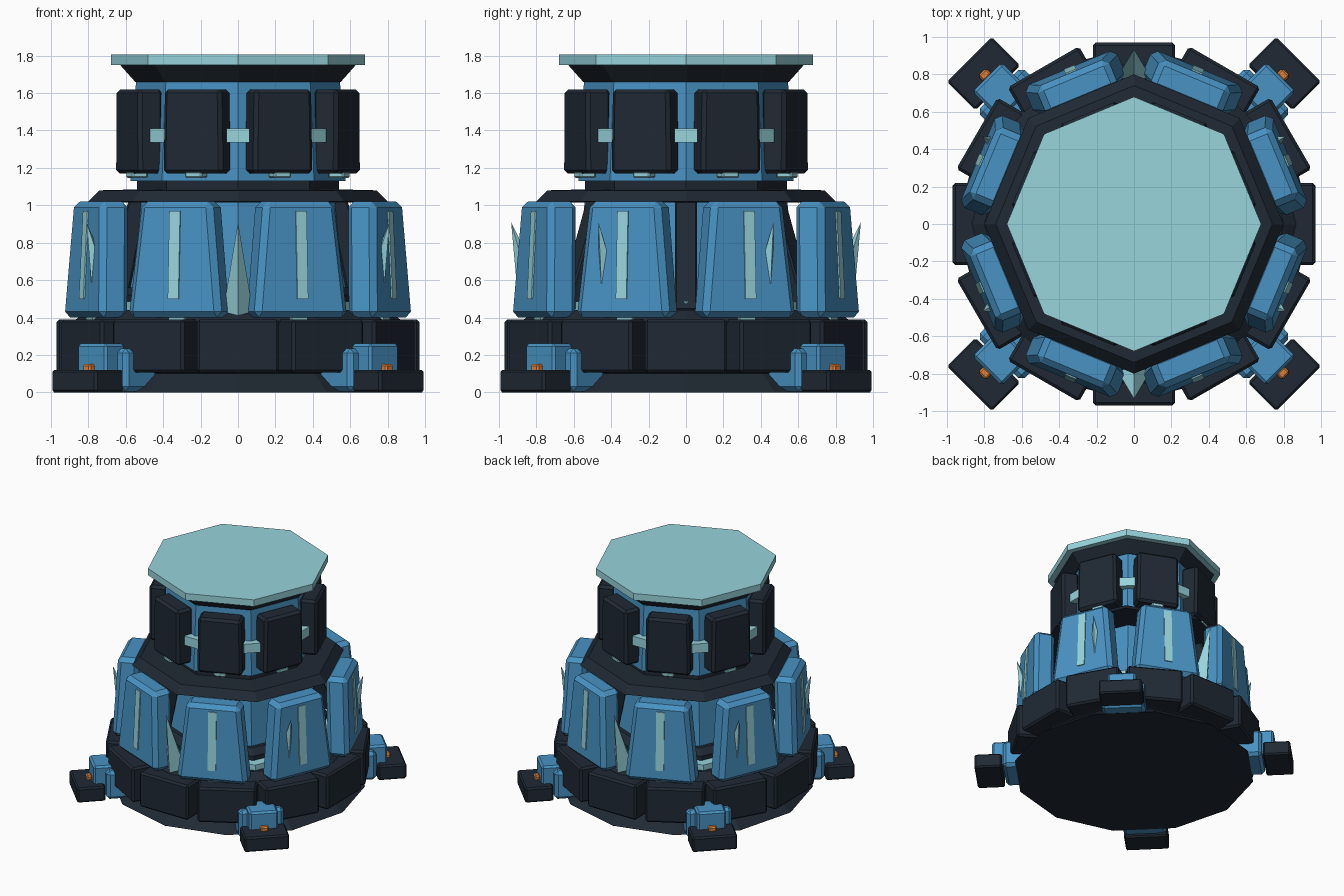
import bpy, bmesh
from math import cos, sin, radians

if "Cube" in bpy.data.objects:
    bpy.data.objects.remove(bpy.data.objects["Cube"])


def material(name, rgb):
    m = bpy.data.materials.new(name)
    m.diffuse_color = (*rgb, 1)
    m.use_nodes = True
    m.node_tree.nodes["Principled BSDF"].inputs["Base Color"].default_value = m.diffuse_color
    return m


DARK = material("dark_metal", (0.014, 0.022, 0.034))
BLUE = material("blue_paint", (0.065, 0.29, 0.55))
LIGHT = material("pale_glow", (0.31, 0.66, 0.72))
ORANGE = material("orange_bolt", (0.75, 0.22, 0.04))


def finish(name, bm, mat, bevel=0):
    bmesh.ops.recalc_face_normals(bm, faces=bm.faces)
    me = bpy.data.meshes.new(name)
    bm.to_mesh(me)
    bm.free()
    me.materials.append(mat)
    ob = bpy.data.objects.new(name, me)
    bpy.context.collection.objects.link(ob)
    if bevel:
        mod = ob.modifiers.new("bevel", "BEVEL")
        mod.width = bevel
        mod.segments = 1
        mod.limit_method = "ANGLE"
    return ob


def angles(count, start=0):
    return [start + 360 * i / count for i in range(count)]


def lathe(name, sides, profile, mat):
    """Faceted solid from (radius, z) pairs, with a corner on the x axis."""
    bm = bmesh.new()
    rings = [[bm.verts.new((r * cos(radians(a)), r * sin(radians(a)), z))
              for a in angles(sides)] for r, z in profile]
    bm.faces.new(rings[0])
    bm.faces.new(rings[-1])
    for lo, hi in zip(rings, rings[1:]):
        for i in range(sides):
            j = (i + 1) % sides
            bm.faces.new((lo[i], lo[j], hi[j], hi[i]))
    return finish(name, bm, mat)


def blocks(name, angs, bottom, top, mat, bevel=0):
    """Tapered blocks set radially; ends are (inner r, outer r, half width, z)."""
    bm = bmesh.new()
    for a in angs:
        c, s = cos(radians(a)), sin(radians(a))
        loops = []
        for r0, r1, w, z in (bottom, top):
            loops.append([bm.verts.new((r * c - t * s, r * s + t * c, z))
                          for r, t in ((r0, -w), (r1, -w), (r1, w), (r0, w))])
        lo, hi = loops
        bm.faces.new(lo)
        bm.faces.new(hi)
        for i in range(4):
            j = (i + 1) % 4
            bm.faces.new((lo[i], lo[j], hi[j], hi[i]))
    return finish(name, bm, mat, bevel)


def spikes(name, angs, mat):
    """Four-sided spikes leaning outward, one ridge facing out."""
    bm = bmesh.new()
    for a in angs:
        c, s = cos(radians(a)), sin(radians(a))

        def v(r, t, z):
            return bm.verts.new((r * c - t * s, r * s + t * c, z))
        base = [v(0.89, 0, 0.41), v(0.80, 0.08, 0.43), v(0.71, 0, 0.45), v(0.80, -0.08, 0.43)]
        tip = v(0.935, 0, 0.91)
        bm.faces.new(base)
        for i in range(4):
            bm.faces.new((base[i], base[(i + 1) % 4], tip))
    return finish(name, bm, mat)


EIGHT = angles(8, 22.5)
GAPS = angles(8)
FEET = angles(4, 45)

# base: flared foot ring, drum and surrounding armour blocks
lathe("base_drum", 12, [(0.95, 0), (0.82, 0.1), (0.88, 0.12), (0.88, 0.38), (0.80, 0.44)], DARK)
blocks("base_armour", angles(12), (0.78, 0.97, 0.22, 0.105), (0.78, 0.97, 0.22, 0.39), DARK, 0.015)

# four feet
blocks("foot_arm", FEET, (0.74, 1.02, 0.17, 0.005), (0.74, 1.02, 0.17, 0.235), BLUE, 0.025)
blocks("foot_knuckle", FEET, (0.90, 1.11, 0.11, 0.05), (0.90, 1.11, 0.11, 0.26), BLUE, 0.015)
blocks("foot_pad", FEET, (1.03, 1.245, 0.17, 0), (1.03, 1.245, 0.17, 0.12), DARK, 0.012)
blocks("foot_bolt", FEET, (1.105, 1.15, 0.03, 0.11), (1.105, 1.15, 0.03, 0.152), ORANGE, 0.01)

# lower body: core, glow ring, leaning struts
lathe("lower_core", 8, [(0.60, 0.42), (0.54, 1.04)], BLUE)
lathe("glow_ring", 8, [(0.76, 0.43), (0.76, 0.485)], LIGHT)
lathe("core_collar", 8, [(0.68, 0.48), (0.68, 0.52), (0.62, 0.56)], DARK)
blocks("leaning_strut", angles(6), (0.60, 0.77, 0.06, 0.44), (0.48, 0.58, 0.06, 1.04), DARK, 0.01)

# big tapered side panels with glow strips and spikes
blocks("side_panel", EIGHT, (0.74, 0.905, 0.27, 0.40), (0.71, 0.875, 0.205, 1.02), BLUE, 0.032)
blocks("panel_strip", EIGHT, (0.86, 0.908, 0.031, 0.50), (0.84, 0.885, 0.031, 0.97), LIGHT)
blocks("panel_footing", EIGHT, (0.76, 0.86, 0.045, 0.385), (0.76, 0.86, 0.045, 0.415), LIGHT)
spikes("outer_spike", angles(6, 30), LIGHT)

# shoulder flange and neck
lathe("shoulder_flange", 8, [(0.56, 1.015), (0.80, 1.02), (0.74, 1.08), (0.54, 1.085), (0.54, 1.14)], DARK)

# upper turret: column, armour plates, glow lugs
lathe("upper_column", 8, [(0.575, 1.13), (0.545, 1.67)], BLUE)
blocks("upper_plate", EIGHT, (0.50, 0.642, 0.172, 1.17), (0.50, 0.642, 0.165, 1.62), DARK, 0.02)
blocks("plate_footing", EIGHT, (0.54, 0.63, 0.048, 1.145), (0.54, 0.63, 0.048, 1.18), LIGHT, 0.008)
blocks("glow_lug", GAPS, (0.50, 0.605, 0.062, 1.335), (0.50, 0.605, 0.062, 1.41), LIGHT)

# cap
lathe("cap_underside", 8, [(0.55, 1.66), (0.63, 1.75)], DARK)
lathe("cap_plate", 8, [(0.68, 1.75), (0.68, 1.805)], LIGHT)
